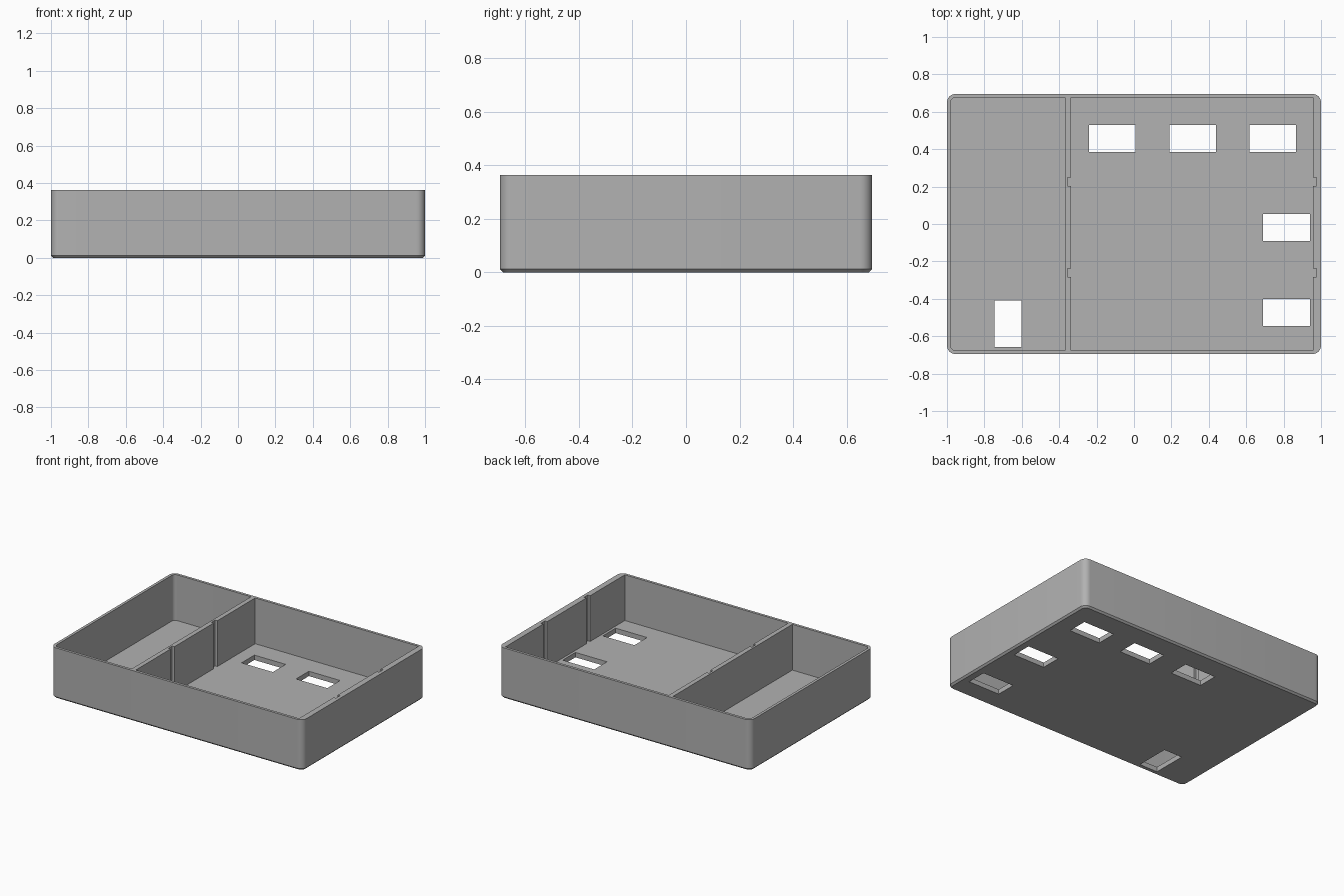
import bpy, bmesh
from math import sin, cos, pi, radians

cube = bpy.data.objects.get("Cube")
if cube:
    bpy.data.objects.remove(cube, do_unlink=True)

HALF_X, HALF_Y, HEIGHT = 1.0, 0.695, 0.363
FLOOR, CHAMFER, RADIUS = 0.035, 0.012, 0.045
INNER_Y = 0.676

grey = bpy.data.materials.new("plain grey")
grey.use_nodes = True
colour = (0.445, 0.445, 0.445, 1)
grey.diffuse_color = colour
grey.node_tree.nodes["Principled BSDF"].inputs["Base Color"].default_value = colour


def rounded_rect(x0, x1, y0, y1, left_r, right_r, steps=8):
    """Counter-clockwise outline with separate radii for left and right corners."""
    corners = [(x1, y1, right_r, 1, 1), (x0, y1, left_r, -1, 1),
               (x0, y0, left_r, -1, -1), (x1, y0, right_r, 1, -1)]
    points = []
    for i, (x, y, r, sx, sy) in enumerate(corners):
        if r == 0:
            points.append((x, y))
            continue
        for k in range(steps + 1):
            a = (i + k / steps) * pi / 2
            points.append((x - sx * r + r * cos(a), y - sy * r + r * sin(a)))
    return points


def add_loft(bm, layers):
    """Closed solid through equal-length outlines, given as (outline, z)."""
    rings = [[bm.verts.new((x, y, z)) for x, y in outline] for outline, z in layers]
    n = len(rings[0])
    bm.faces.new(rings[0][::-1])
    bm.faces.new(rings[-1])
    for low, high in zip(rings, rings[1:]):
        for i in range(n):
            j = (i + 1) % n
            bm.faces.new((low[i], low[j], high[j], high[i]))


def make_object(name, solids):
    bm = bmesh.new()
    for layers in solids:
        add_loft(bm, layers)
    mesh = bpy.data.meshes.new(name)
    bm.to_mesh(mesh)
    bm.free()
    mesh.materials.append(grey)
    obj = bpy.data.objects.new(name, mesh)
    bpy.context.collection.objects.link(obj)
    return obj


def cut(target, cutter):
    cutter.hide_render = True
    mod = target.modifiers.new("cut", "BOOLEAN")
    mod.operation, mod.solver, mod.object = "DIFFERENCE", "EXACT", cutter
    bpy.context.view_layer.objects.active = target
    bpy.ops.object.modifier_apply(modifier=mod.name)
    bpy.data.objects.remove(cutter, do_unlink=True)


# Outer block with rounded corners and a chamfered foot
def outer(inset):
    return rounded_rect(-HALF_X + inset, HALF_X - inset, -HALF_Y + inset,
                        HALF_Y - inset, RADIUS - inset, RADIUS - inset)


tray = make_object("tray", [[(outer(CHAMFER), 0), (outer(0), CHAMFER), (outer(0), HEIGHT)]])

# Narrow compartment, rounded at its outer corners only
narrow = rounded_rect(-0.98, -0.37, -INNER_Y, INNER_Y, 0.025, 0)

# Wide compartment with two guide slots in each end wall
x0, x1, depth = -0.337, 0.958, 0.018
slots = [(-0.283, -0.239), (0.204, 0.248)]
right_side, left_side = [(x1, -INNER_Y)], [(x0, -INNER_Y)]
for a, b in slots:
    right_side += [(x1, a), (x1 + depth, a), (x1 + depth, b), (x1, b)]
    left_side += [(x0, a), (x0 - depth, a), (x0 - depth, b), (x0, b)]
right_side.append((x1, INNER_Y))
left_side.append((x0, INNER_Y))
wide = right_side + left_side[::-1]

cut(tray, make_object("compartments",
                      [[(o, FLOOR), (o, HEIGHT + 0.1)] for o in (narrow, wide)]))

# Rectangular openings in the floor: centre, width, depth
openings = [(x, 0.457, 0.248, 0.145) for x in (-0.117, 0.315, 0.741)]
openings += [(0.815, y, 0.25, 0.145) for y in (-0.018, -0.473)]
openings.append((-0.674, -0.533, 0.145, 0.248))
windows = []
for x, y, w, d in openings:
    o = rounded_rect(x - w / 2, x + w / 2, y - d / 2, y + d / 2, 0, 0)
    windows.append([(o, -0.1), (o, FLOOR + 0.05)])
cut(tray, make_object("floor_openings", windows))

# Smooth rounded corners, sharp edges elsewhere
bpy.ops.object.select_all(action="DESELECT")
tray.select_set(True)
bpy.context.view_layer.objects.active = tray
bpy.ops.object.shade_smooth_by_angle(angle=radians(30))
